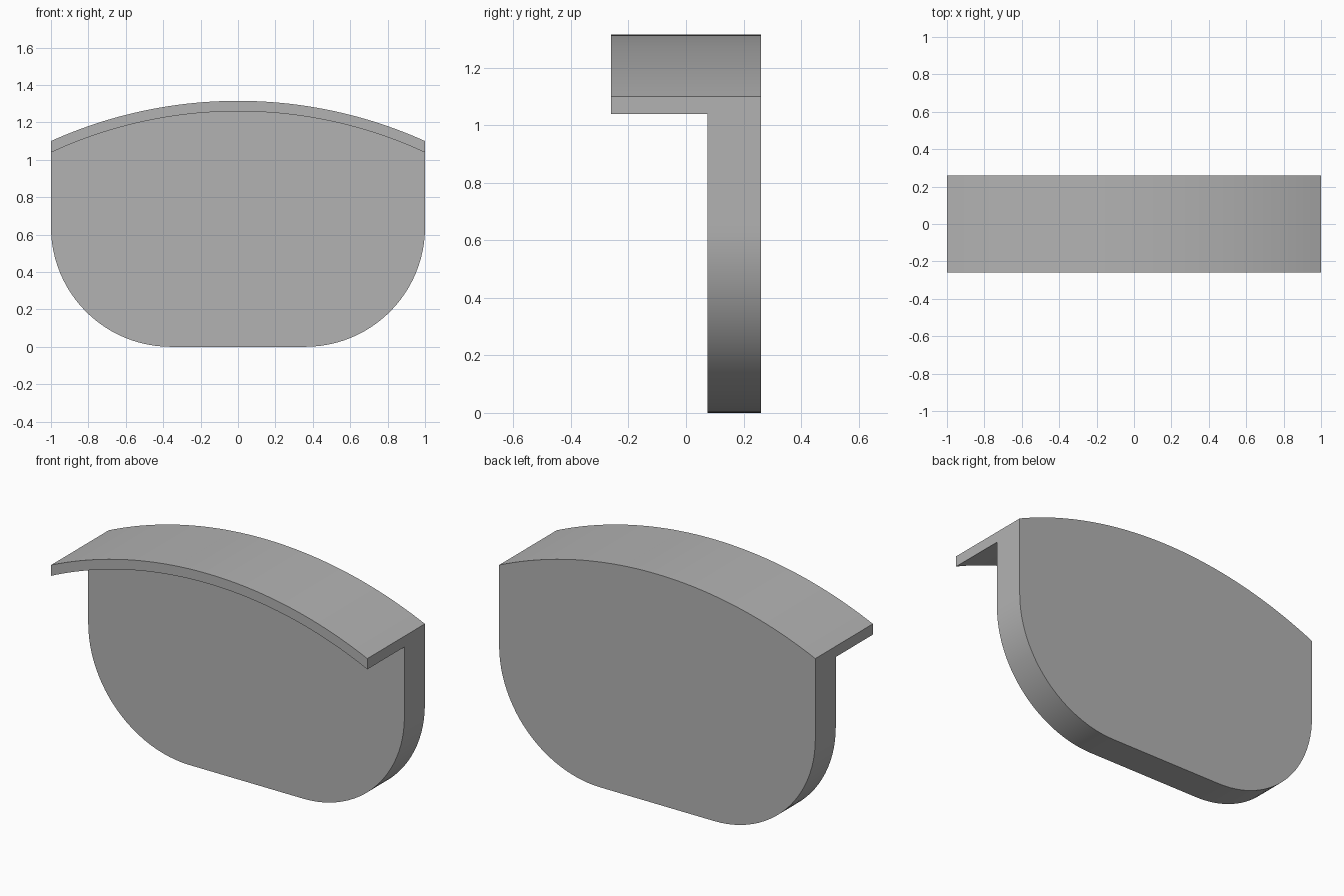
import bpy, bmesh, math

cube = bpy.data.objects.get("Cube")
if cube:
    bpy.data.objects.remove(cube, do_unlink=True)

BACK, PANEL_FRONT, HOOD_FRONT = 0.26, 0.075, -0.26
TOP, THICKNESS = 1.315, 0.056
HOOD_RADIUS, CORNER = 2.433, 0.64

grey = bpy.data.materials.new("plain grey")
grey.use_nodes = True
colour = (0.45, 0.45, 0.45, 1)
grey.diffuse_color = colour
grey.node_tree.nodes["Principled BSDF"].inputs["Base Color"].default_value = colour


def arch(radius, steps=48):
    """Points of an arch from x = -1 to x = 1 about the shared centre."""
    half = math.asin(1 / radius)
    angles = [half * (2 * i / steps - 1) for i in range(steps + 1)]
    return [(radius * math.sin(a), TOP - HOOD_RADIUS + radius * math.cos(a)) for a in angles]


def corner(side, steps=24):
    """Rounded lower corner, from the side down to the bottom edge."""
    angles = [math.pi / 2 * i / steps for i in range(steps + 1)]
    return [(side * (1 - CORNER + CORNER * math.cos(a)), CORNER - CORNER * math.sin(a))
            for a in angles]


bm = bmesh.new()


def add_points(points):
    return [bm.verts.new((x, BACK, z)) for x, z in points]


def extrude(faces, distance):
    """Pull faces forward and return the new front faces."""
    geom = bmesh.ops.extrude_face_region(bm, geom=faces)["geom"]
    moved = [g for g in geom if isinstance(g, bmesh.types.BMVert)]
    bmesh.ops.translate(bm, verts=moved, vec=(0, -distance, 0))
    return [g for g in geom if isinstance(g, bmesh.types.BMFace)]


# Back outline: curved hood band above the rounded panel
upper = add_points(arch(HOOD_RADIUS))
lower = add_points(arch(HOOD_RADIUS - THICKNESS))
base = add_points(corner(1) + corner(-1)[::-1])
hood = bm.faces.new(upper + lower[::-1])
panel = bm.faces.new(lower + base)

# Panel thickness, then the overhanging hood
fronts = extrude([hood, panel], BACK - PANEL_FRONT)
hood_front = max(fronts, key=lambda f: f.calc_center_median().z)
extrude([hood_front], PANEL_FRONT - HOOD_FRONT)

# Merge flush faces into clean surfaces
bmesh.ops.recalc_face_normals(bm, faces=bm.faces[:])
bmesh.ops.dissolve_limit(bm, angle_limit=0.001, verts=bm.verts[:], edges=bm.edges[:])

mesh = bpy.data.meshes.new("hooded_panel")
bm.to_mesh(mesh)
bm.free()
mesh.materials.append(grey)
obj = bpy.data.objects.new("hooded_panel", mesh)
bpy.context.collection.objects.link(obj)

bpy.ops.object.select_all(action="DESELECT")
obj.select_set(True)
bpy.context.view_layer.objects.active = obj
bpy.ops.object.shade_smooth_by_angle(angle=math.radians(20))
